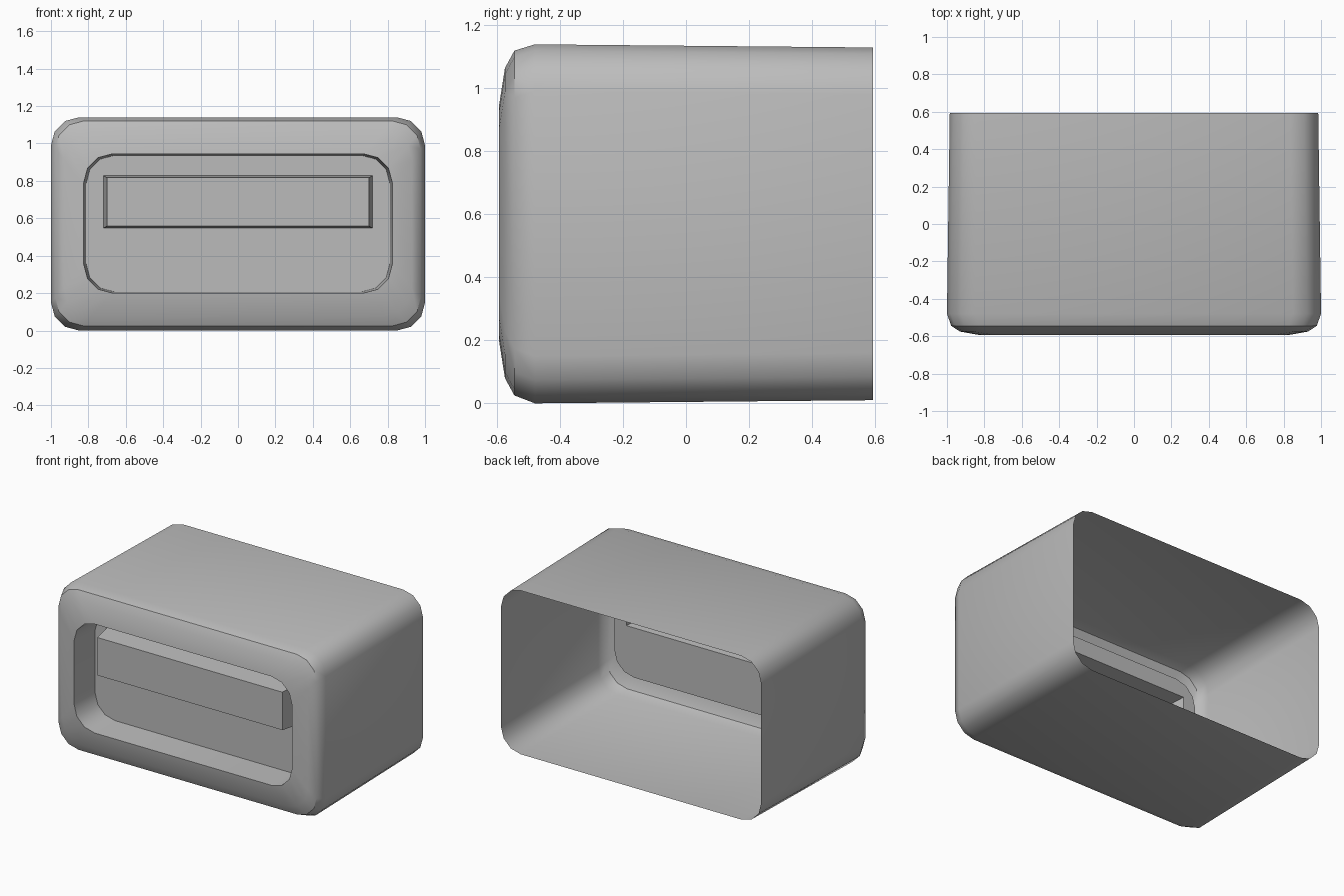
import bpy, bmesh, math

cube = bpy.data.objects.get("Cube")
if cube:
    bpy.data.objects.remove(cube)

grey = bpy.data.materials.new("plain grey")
grey.use_nodes = True
colour = (0.5, 0.5, 0.5, 1)
grey.diffuse_color = colour
grey.node_tree.nodes["Principled BSDF"].inputs["Base Color"].default_value = colour


def outline(half_width, bottom, top, y, radius, steps=3):
    """Rounded rectangle facing the front, counter-clockwise."""
    points = []
    for corner in range(4):
        right = corner in (0, 1)
        upper = corner in (1, 2)
        cx = (half_width - radius) * (1 if right else -1)
        cz = top - radius if upper else bottom + radius
        for i in range(steps + 1):
            a = math.radians(90) * (corner - 1 + i / steps)
            points.append((cx + radius * math.cos(a), y, cz + radius * math.sin(a)))
    return points


def loft(name, rings, cap=False):
    """Skin a row of outlines, optionally closing the last one."""
    bm = bmesh.new()
    loops = [[bm.verts.new(p) for p in outline(*ring)] for ring in rings]
    for a, b in zip(loops, loops[1:]):
        for i in range(len(a)):
            j = (i + 1) % len(a)
            bm.faces.new((a[i], a[j], b[j], b[i]))
    if cap:
        bm.faces.new(loops[-1])
    bmesh.ops.remove_doubles(bm, verts=bm.verts, dist=0.0005)
    mesh = bpy.data.meshes.new(name)
    bm.to_mesh(mesh)
    bm.free()
    mesh.materials.append(grey)
    obj = bpy.data.objects.new(name, mesh)
    bpy.context.collection.objects.link(obj)
    bpy.ops.object.select_all(action='DESELECT')
    obj.select_set(True)
    bpy.context.view_layer.objects.active = obj
    bpy.ops.object.shade_smooth_by_angle(angle=math.radians(38))
    return obj


# Ring values: half width, bottom, top, depth, corner radius
lip = (0.825, 0.2, 0.945, -0.594, 0.155)
recess_back = (0.812, 0.207, 0.936, -0.385, 0.15)
bar_base = (0.72, 0.547, 0.828, -0.385, 0)
bar_front = (0.7, 0.558, 0.817, -0.52, 0)

# Outer shell, open at the back, rounded over at the front
loft("outer_shell", [
    (0.985, 0.01, 1.13, 0.594, 0.15),
    (1.0, 0.0, 1.14, -0.48, 0.15),
    (0.977, 0.025, 1.12, -0.545, 0.15),
    (0.93, 0.08, 1.065, -0.575, 0.15),
    lip,
])

# Recess walls and back panel, with a hollow behind the bar
loft("recess_wall", [lip, recess_back])
loft("recess_panel", [recess_back, bar_base])
loft("grip_bar", [bar_base, bar_front], cap=True)
